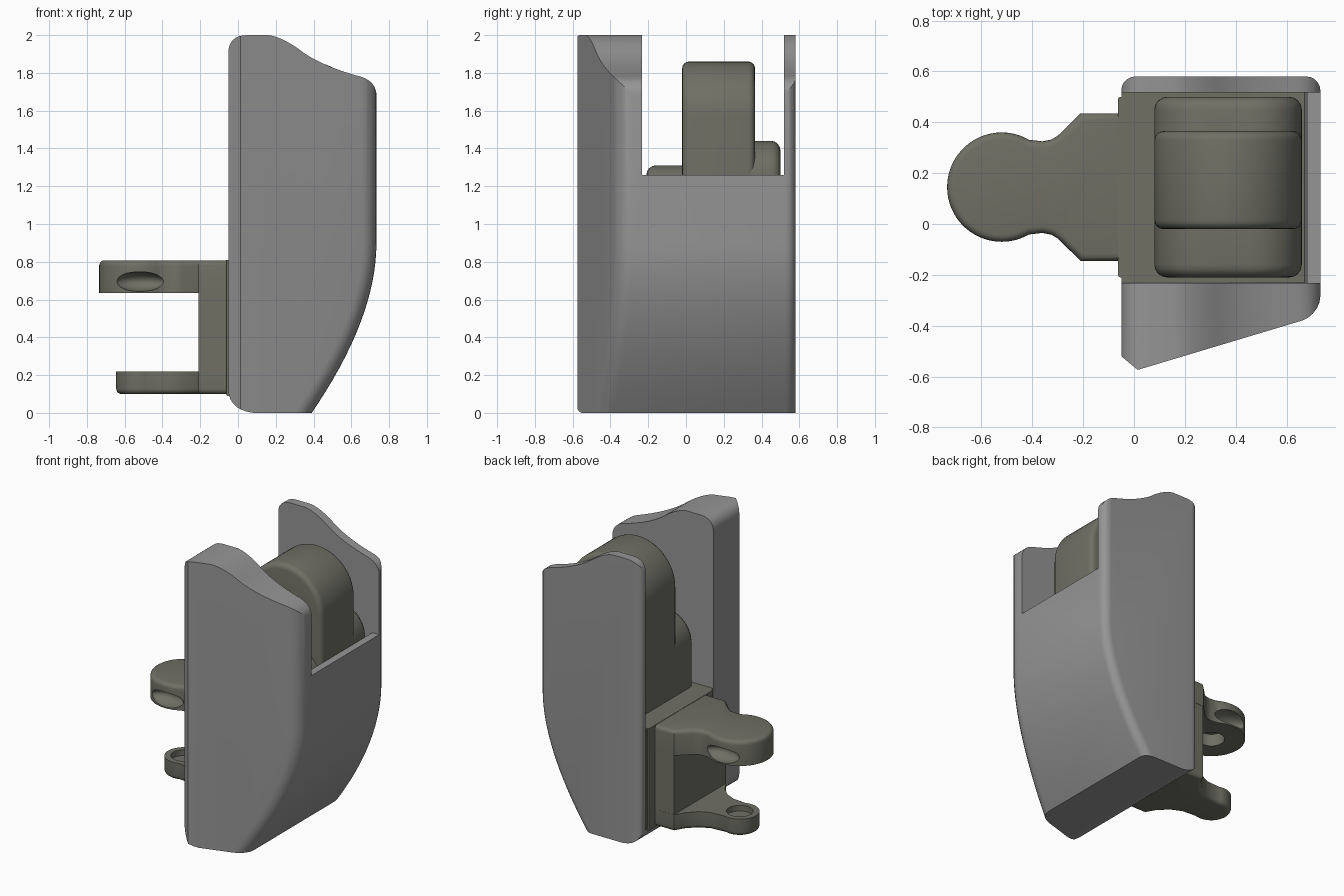
import bpy, bmesh, math
from mathutils import Vector

if "Cube" in bpy.data.objects:
    bpy.data.objects.remove(bpy.data.objects["Cube"])


def bez(a, b, c, n=10):
    return [tuple((1-t)**2*p + 2*t*(1-t)*q + t*t*r for p, q, r in zip(a, b, c))
            for t in [i/n for i in range(n+1)]]


def finish(bm, name):
    bmesh.ops.recalc_face_normals(bm, faces=bm.faces)
    me = bpy.data.meshes.new(name)
    bm.to_mesh(me)
    bm.free()
    ob = bpy.data.objects.new(name, me)
    bpy.context.collection.objects.link(ob)
    return ob


def prism_bm(pts, axis, lo, hi):
    """Extrude a profile along y (pts are x,z) or z (pts are x,y); lo may be a function of x."""
    bm = bmesh.new()
    rings = []
    for d in (lo, hi):
        ring = []
        for a, b in pts:
            h = d(a) if callable(d) else d
            ring.append(bm.verts.new((a, h, b) if axis == 'y' else (a, b, h)))
        rings.append(ring)
        bm.faces.new(ring)
    n = len(pts)
    for i in range(n):
        j = (i+1) % n
        bm.faces.new((rings[0][i], rings[0][j], rings[1][j], rings[1][i]))
    bmesh.ops.recalc_face_normals(bm, faces=bm.faces)
    return bm


def bevel(bm, test, width, seg=4):
    edges = [e for e in bm.edges if test(e.verts[0].co, e.verts[1].co)]
    bmesh.ops.bevel(bm, geom=edges, offset=width, segments=seg, profile=0.5,
                    affect='EDGES', clamp_overlap=True)


def prism(name, pts, axis, lo, hi):
    return finish(prism_bm(pts, axis, lo, hi), name)


def boolean(ob, tool, op='DIFFERENCE'):
    m = ob.modifiers.new('cut', 'BOOLEAN')
    m.operation, m.solver, m.object = op, 'EXACT', tool
    bpy.context.view_layer.objects.active = ob
    bpy.ops.object.modifier_apply(modifier=m.name)
    bpy.data.objects.remove(tool)


def rect(x0, x1, z0, z1):
    return [(x0, z0), (x1, z0), (x1, z1), (x0, z1)]


# Housing: side profile with a slanted front face and rounded outer corners
front = lambda x: -0.578 + 0.3*x
outer = [(-0.05, 0)] + bez((0.39, 0), (0.733, 0.5), (0.733, 0.9), 16) + [(0.733, 2.1), (-0.05, 2.1)]
bm = prism_bm(outer, 'y', front, 0.58)


def long_edge(side):
    def test(a, b):
        m = (a+b)/2
        along = abs(a.y-b.y) < 0.3 and 0.01 < m.z < 2.09
        return along and m.y*side > 0 and (m.x > 0.38 or m.y > 0.5)
    return test


bevel(bm, long_edge(1), 0.055, 5)
bevel(bm, long_edge(-1), 0.075, 5)
geom = bm.verts[:] + bm.edges[:] + bm.faces[:]
bmesh.ops.bisect_plane(bm, geom=geom, plane_co=(-0.05, -0.52, 0),
                       plane_no=Vector((-0.05, -0.06, 0)).normalized(), clear_outer=True)
bmesh.ops.holes_fill(bm, edges=[e for e in bm.edges if e.is_boundary])
housing = finish(bm, 'housing')

# Wavy top and rounded rear corners of the housing
trim = (bez((-0.052, 1.9), (-0.052, 2), (0.05, 2), 8)
        + bez((0.16, 2), (0.24, 1.99), (0.35, 1.905), 8)
        + bez((0.35, 1.905), (0.46, 1.83), (0.65, 1.78), 8)[1:]
        + bez((0.65, 1.78), (0.73, 1.755), (0.734, 1.68), 8)[1:]
        + [(0.9, 1.5), (0.9, -0.1), (0.12, -0.1)]
        + bez((0.12, -0.002), (-0.05, 0), (-0.052, 0.13), 8))
boolean(housing, prism('trim', trim, 'y', -0.8, 0.8), 'INTERSECT')

# Inner cavity and the gap between the side plates
inner = [(0.38, 0.1), (0.47, 0.2), (0.57, 0.4), (0.64, 0.6), (0.68, 0.87)]
boolean(housing, prism('cavity', [(-0.3, 0.1)] + inner + [(0.68, 2.3), (-0.3, 2.3)],
                       'y', -0.232, 0.518))
boolean(housing, prism('gap', rect(0.5, 0.9, 1.26, 2.3), 'y', -0.232, 0.518))

# Inner body carrying the button and the bracket
bm = prism_bm([(-0.05, 0.102)] + [(x-0.002, z) for x, z in inner[:4]]
              + [(0.678, 0.81), (-0.05, 0.81)], 'y', -0.231, 0.517)
finish(bm, 'inner_body')
bm = prism_bm(rect(-0.063, 0.0, 0.09, 0.81), 'y', -0.21, 0.50)
bevel(bm, lambda a, b: a.x < -0.06 and b.x < -0.06 and min(a.z, b.z) < 0.1, 0.01, 2)
finish(bm, 'face_plate')


# Button: tall round tongue and two lower shoulders with tighter corners
def arch(name, top, y0, y1, r, width):
    pts = [(0.08, 0.75), (0.66, 0.75)]
    for cx, a0 in ((0.66-r, 0), (0.08+r, math.pi/2)):
        pts += [(cx + r*math.cos(a0 + math.pi/2*i/14), top - r + r*math.sin(a0 + math.pi/2*i/14))
                for i in range(15)]
    bm = prism_bm(pts, 'y', y0, y1)
    bmesh.ops.remove_doubles(bm, verts=bm.verts, dist=1e-4)
    bevel(bm, lambda a, b: abs(a.y-b.y) < 0.01 and a.z + b.z > 1.51, width)
    finish(bm, name)


arch('button_tongue', 1.86, -0.02, 0.365, 0.29, 0.035)
arch('button_front_shoulder', 1.31, -0.21, 0.2, 0.2, 0.05)
arch('button_back_shoulder', 1.44, 0.1, 0.50, 0.2, 0.05)

# Bracket: upright block and two rounded prongs
CX, CY = -0.52, 0.145
prism('bracket_block', rect(-0.21, -0.02, 0.15, 0.75), 'y', -0.143, 0.433)


def prong(name, half, r, start, z0, z1, round_z):
    n = 20
    half = half + [(CX + r*math.cos(t), r*math.sin(t)) for t in
                   [start + (math.pi-start)*i/n for i in range(n+1)]]
    pts = [(x, CY+d) for x, d in half] + [(x, CY-d) for x, d in reversed(half[:-1])]
    bm = prism_bm(pts, 'z', z0, z1)
    bevel(bm, lambda a, b: abs(a.z-round_z) < 1e-4 and abs(b.z-round_z) < 1e-4, 0.028)
    return finish(bm, name)


def hole(r, z0, z1):
    ring = [(CX + r*math.cos(math.tau*i/32), CY + r*math.sin(math.tau*i/32)) for i in range(32)]
    return prism('hole', ring, 'z', z0, z1)


upper = prong('upper_prong', [(-0.02, 0.29), (-0.21, 0.29), (-0.30, 0.202), (-0.325, 0.187),
                              (-0.36, 0.18)], 0.215, math.radians(60), 0.635, 0.808, 0.808)
lower = prong('lower_prong', [(-0.02, 0.289), (-0.21, 0.289), (-0.25, 0.22), (-0.31, 0.16),
                              (-0.38, 0.127)], 0.125, math.radians(72), 0.1, 0.22, 0.1)
boolean(upper, hole(0.085, 0.5, 0.72))
boolean(lower, hole(0.085, 0.18, 0.4))

# Oval finger pockets on both sides of the upper prong
for side in (-1, 1):
    bm = bmesh.new()
    bmesh.ops.create_uvsphere(bm, u_segments=32, v_segments=16, radius=1)
    bmesh.ops.scale(bm, vec=(0.135, 0.085, 0.052), verts=bm.verts)
    bmesh.ops.translate(bm, vec=(CX, CY + side*0.215, 0.695), verts=bm.verts)
    boolean(upper, finish(bm, 'pocket'))

# Olive-grey mechanism, plain grey housing, smooth shading with sharp edges kept
olive = bpy.data.materials.new('olive_grey')
olive.diffuse_color = (0.16, 0.16, 0.13, 1)
olive.use_nodes = True
olive.node_tree.nodes["Principled BSDF"].inputs["Base Color"].default_value = olive.diffuse_color
grey = bpy.data.materials.new('mid_grey')
grey.diffuse_color = (0.30, 0.30, 0.30, 1)
grey.use_nodes = True
grey.node_tree.nodes["Principled BSDF"].inputs["Base Color"].default_value = grey.diffuse_color
for ob in bpy.context.scene.objects:
    ob.data.materials.clear()
    ob.data.materials.append(grey if ob == housing else olive)
    ob.select_set(True)
bpy.context.view_layer.objects.active = housing
bpy.ops.object.shade_smooth_by_angle(angle=math.radians(30))
